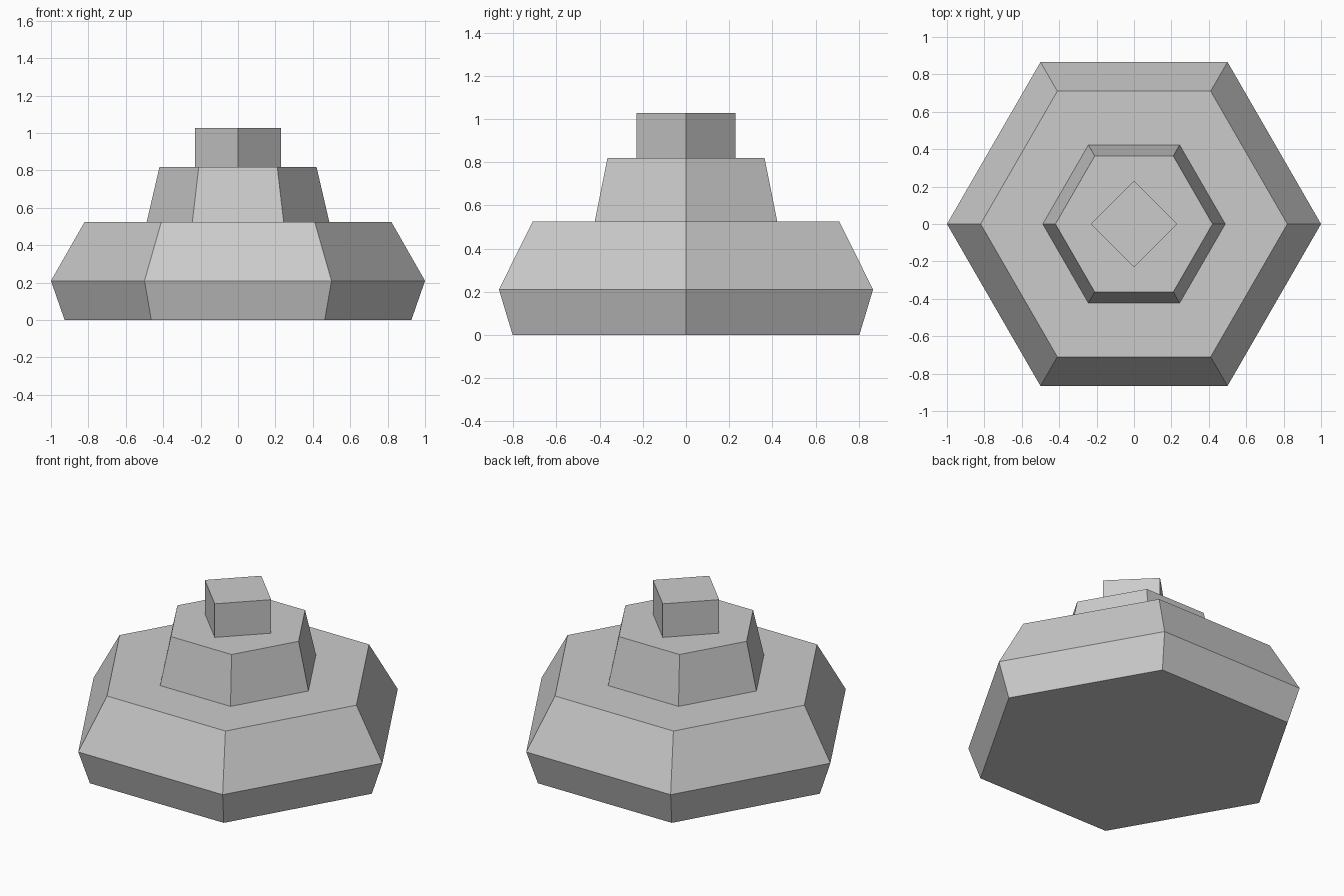
import bpy
import bmesh
import math

cube = bpy.data.objects.get("Cube")
if cube:
    bpy.data.objects.remove(cube, do_unlink=True)

# Single flat colour
GREY = (0.6, 0.6, 0.6, 1.0)
mat = bpy.data.materials.new("light_grey")
mat.use_nodes = True
mat.diffuse_color = GREY
mat.node_tree.nodes["Principled BSDF"].inputs["Base Color"].default_value = GREY


def stacked_prism(name, sides, profile):
    """Closed solid lofted through regular polygons; profile is (radius, z)."""
    bm = bmesh.new()
    rings = []
    for radius, z in profile:
        rings.append([bm.verts.new((radius * math.cos(math.tau * i / sides),
                                    radius * math.sin(math.tau * i / sides), z))
                      for i in range(sides)])
    bm.faces.new(rings[0][::-1])
    bm.faces.new(rings[-1])
    for low, high in zip(rings, rings[1:]):
        for i in range(sides):
            j = (i + 1) % sides
            bm.faces.new((low[i], low[j], high[j], high[i]))
    mesh = bpy.data.meshes.new(name)
    bm.to_mesh(mesh)
    bm.free()
    mesh.materials.append(mat)
    obj = bpy.data.objects.new(name, mesh)
    bpy.context.collection.objects.link(obj)
    return obj


# Wide hexagonal base: flares out, then slopes in
stacked_prism("base", 6, [(0.927, 0.0), (1.0, 0.21), (0.82, 0.525)])
# Smaller tapered hexagonal tier
stacked_prism("middle_tier", 6, [(0.488, 0.525), (0.42, 0.818)])
# Square block on top, corners facing the axes
stacked_prism("top_block", 4, [(0.23, 0.818), (0.23, 1.028)])
